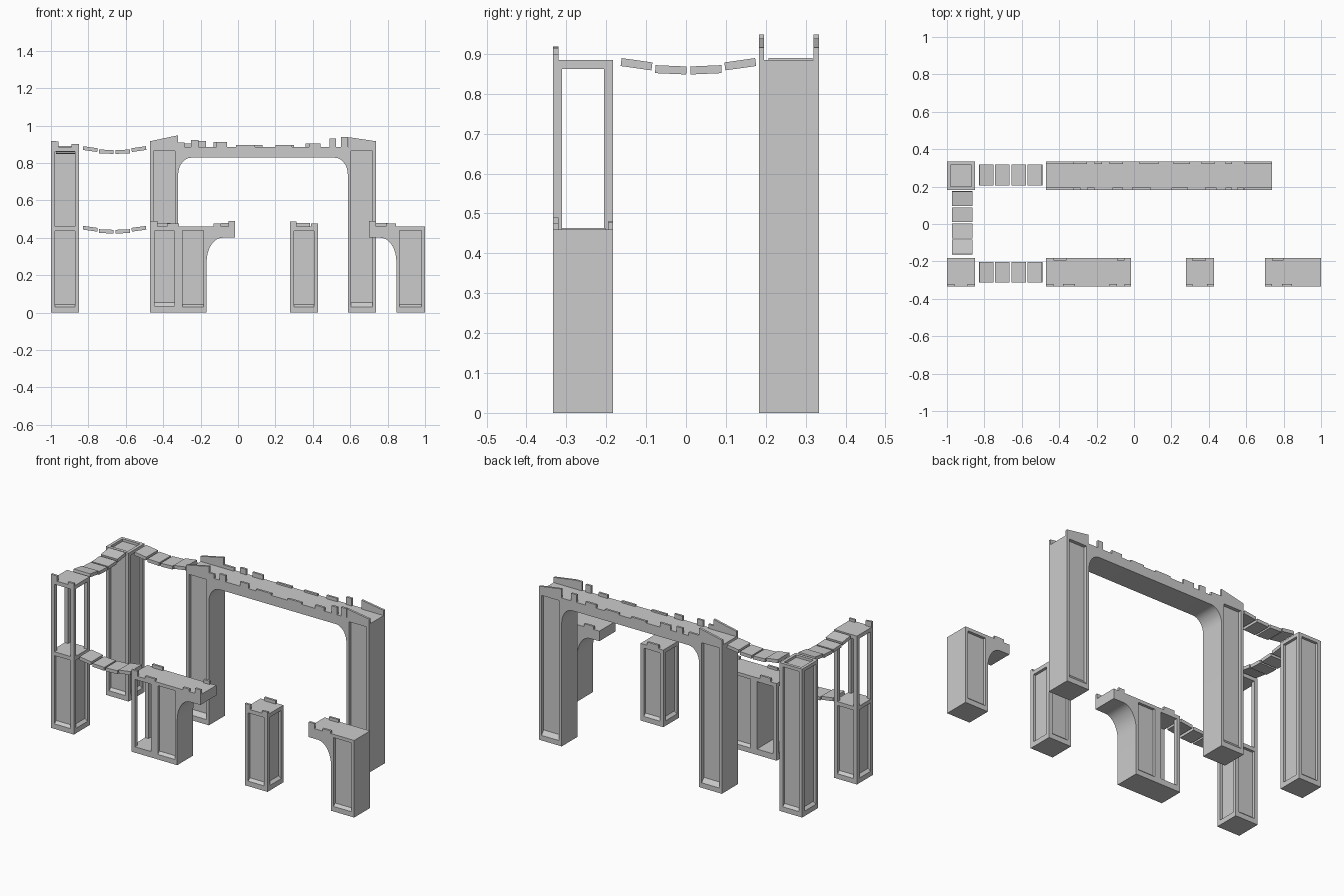
import bpy, bmesh
from math import radians, sin, cos, pi
from mathutils import Matrix

if "Cube" in bpy.data.objects:
    bpy.data.objects.remove(bpy.data.objects["Cube"])

FRONT = (-0.333, -0.183)
BACK = (0.183, 0.333)
W = 0.15       # tower width
LOW, HIGH = 0.46, 0.885   # deck heights


def add_prism(bm, pts, y0, y1, matrix=Matrix()):
    """Extrude an (x, z) profile from y0 to y1."""
    a = [bm.verts.new(matrix @ Matrix.Translation((x, y0, z)).translation) for x, z in pts]
    b = [bm.verts.new(matrix @ Matrix.Translation((x, y1, z)).translation) for x, z in pts]
    n = len(pts)
    faces = [bm.faces.new(a), bm.faces.new(b[::-1])]
    for i in range(n):
        faces.append(bm.faces.new((a[i], b[i], b[(i + 1) % n], a[(i + 1) % n])))
    bmesh.ops.recalc_face_normals(bm, faces=faces)


def finish(name, bm):
    me = bpy.data.meshes.new(name)
    bm.to_mesh(me)
    bm.free()
    ob = bpy.data.objects.new(name, me)
    bpy.context.collection.objects.link(ob)
    return ob


def prism(name, pts, y0, y1, matrix=Matrix()):
    bm = bmesh.new()
    add_prism(bm, pts, y0, y1, matrix)
    return finish(name, bm)


def rect(x0, x1, z0, z1):
    return [(x0, z0), (x1, z0), (x1, z1), (x0, z1)]


def cut(ob, cutter):
    mod = ob.modifiers.new("cut", 'BOOLEAN')
    mod.operation, mod.solver, mod.object = 'DIFFERENCE', 'EXACT', cutter
    bpy.context.view_layer.objects.active = ob
    bpy.ops.object.modifier_apply(modifier=mod.name)
    bpy.data.objects.remove(cutter)


def panel(ob, x, y, angle, z0, z1, width=0.106, depth=0.016, sill=0.014):
    """Recess with a sloping sill; angle is the inward direction."""
    pts = [(-0.02, z0), (0, z0), (depth, z0 + sill), (depth, z1), (-0.02, z1)]
    m = Matrix.Translation((x, y, 0)) @ Matrix.Rotation(radians(angle), 4, 'Z')
    cut(ob, prism("cutter", pts, -width / 2, width / 2, m))


def panels(ob, cx, row, z1, sides="FBLR", **kw):
    cy = sum(row) / 2
    spots = {"F": (cx, row[0], 90), "B": (cx, row[1], -90),
             "L": (cx - W / 2, cy, 0), "R": (cx + W / 2, cy, 180)}
    for s in sides:
        panel(ob, *spots[s], 0.03, z1, **kw)


def fillet(x, z, rx, rz, sx, n=8):
    """Quarter arc from the leg at (x, z-rz) out to the soffit at (x+sx*rx, z)."""
    return [(x + sx * rx * (1 - cos(t)), z - rz * (1 - sin(t)))
            for t in (pi / 2 * i / n for i in range(n + 1))]


def battlements(name, row, base, front, back):
    """Merlons (x0, x1, left top, right top) along both deck edges."""
    bm = bmesh.new()
    for items, y in ((front, row[0]), (back, row[1] - 0.013)):
        for x0, x1, za, zb in items:
            add_prism(bm, [(x0, base), (x1, base), (x1, zb), (x0, za)], y, y + 0.013)
    return finish(name, bm)


def flat(*items):
    return [(a, b, z, z) for a, b, z in items]


# Front left tower: panelled base under an open frame
ob = prism("front_tower", rect(-1, -0.85, 0, HIGH), *FRONT)
panels(ob, -0.925, FRONT, 0.437)
cut(ob, prism("cutter", rect(-0.978, -0.872, LOW, 0.862), -0.4, -0.1))
cut(ob, prism("cutter", rect(-1.1, -0.8, LOW, 0.862), -0.311, -0.205))
battlements("front_tower_battlements", FRONT, HIGH,
            [(-1, -0.96, 0.918, 0.915), (-0.89, -0.85, 0.9, 0.9)], [])

# Back left tower: tall panels and a sunken top
ob = prism("back_tower", rect(-1, -0.85, 0, HIGH), *BACK)
panels(ob, -0.925, BACK, 0.865)
cut(ob, prism("cutter", rect(-0.982, -0.868, 0.87, 0.95), BACK[0] + 0.018, BACK[1] - 0.018))

# Large arch with panelled legs
arch = ([(-0.47, HIGH), (-0.47, 0), (-0.32, 0)] + fillet(-0.32, 0.828, 0.07, 0.09, 1)
        + fillet(0.587, 0.828, 0.07, 0.09, -1)[::-1] + [(0.587, 0), (0.737, 0), (0.737, HIGH)])
ob_arch = prism("arch", arch, *BACK)
for cx in (-0.395, 0.662):
    panels(ob_arch, cx, BACK, 0.865, "FB", width=0.116, depth=0.02, sill=0.025)
ends = [(-0.47, -0.32, 0.916, 0.948), (0.59, 0.737, 0.938, 0.916)]
battlements("arch_battlements", BACK, HIGH,
            ends + flat((-0.32, -0.285, 0.91), (-0.25, -0.21, 0.922), (-0.115, -0.06, 0.912),
                        (-0.01, 0.09, 0.895), (0.2, 0.29, 0.895), (0.38, 0.44, 0.905),
                        (0.49, 0.525, 0.93), (0.55, 0.587, 0.938)),
            ends + flat((-0.32, -0.25, 0.905), (-0.21, -0.17, 0.918), (-0.13, -0.06, 0.912),
                        (0.03, 0.13, 0.895), (0.21, 0.3, 0.895), (0.36, 0.43, 0.905),
                        (0.49, 0.525, 0.93)))

# Middle pier: open bay on the left, panelled bay and bracket on the right
pier = [(-0.47, LOW), (-0.47, 0), (-0.168, 0)] + fillet(-0.168, 0.4, 0.085, 0.13, 1) \
    + [(-0.015, 0.4), (-0.015, LOW)]
ob = prism("middle_pier", pier, *FRONT)
panels(ob, -0.24, FRONT, 0.44, "FB", width=0.112)
cut(ob, prism("cutter", rect(-0.447, -0.34, 0.035, 0.437), -0.4, -0.1))
cut(ob, prism("cutter", rect(-0.55, -0.34, 0.035, 0.437), -0.311, -0.205))
battlements("middle_pier_battlements", FRONT, LOW,
            flat((-0.47, -0.43, 0.49), (-0.38, -0.315, 0.475), (-0.13, -0.09, 0.475),
                 (-0.05, -0.015, 0.49)),
            flat((-0.43, -0.36, 0.48), (-0.09, -0.05, 0.48)))

# Free-standing pier
ob = prism("single_pier", rect(0.278, 0.428, 0, LOW), *FRONT)
panels(ob, 0.353, FRONT, 0.437)
battlements("single_pier_battlements", FRONT, LOW,
            flat((0.278, 0.312, 0.488), (0.39, 0.428, 0.475)), flat((0.31, 0.385, 0.48)))

# Right pier with bracket to the left
pier = [(1, LOW), (1, 0), (0.847, 0)] + fillet(0.847, 0.4, 0.085, 0.13, -1) \
    + [(0.7, 0.4), (0.7, LOW)]
ob = prism("right_pier", pier, *FRONT)
panels(ob, 0.923, FRONT, 0.44, "FB", width=0.118)
battlements("right_pier_battlements", FRONT, LOW,
            flat((0.7, 0.737, 0.49), (0.79, 0.845, 0.475)), flat((0.737, 0.8, 0.478)))


# Sagging plank bridges
def bridge(name, origin, angle):
    bm = bmesh.new()
    for s, dz, tilt in ((-0.13, 0.014, 8), (-0.044, 0, 2.5), (0.044, 0, -2.5), (0.13, 0.014, -8)):
        m = (Matrix.Translation(origin) @ Matrix.Rotation(radians(angle), 4, 'Z')
             @ Matrix.Translation((s, 0, dz)) @ Matrix.Rotation(radians(tilt), 4, 'Y'))
        add_prism(bm, rect(-0.039, 0.039, -0.01, 0.01), -0.055, 0.055, m)
    return finish(name, bm)


bridge("low_bridge", (-0.66, -0.257, 0.434), 0)
bridge("high_bridge", (-0.66, 0.262, 0.86), 0)
bridge("side_bridge", (-0.918, 0.006, 0.86), 90)

# Smooth only the curved undersides
for o in bpy.data.objects:
    o.select_set(o.name in {"arch", "middle_pier", "right_pier"})
bpy.context.view_layer.objects.active = ob_arch
bpy.ops.object.shade_smooth_by_angle(angle=radians(25))
